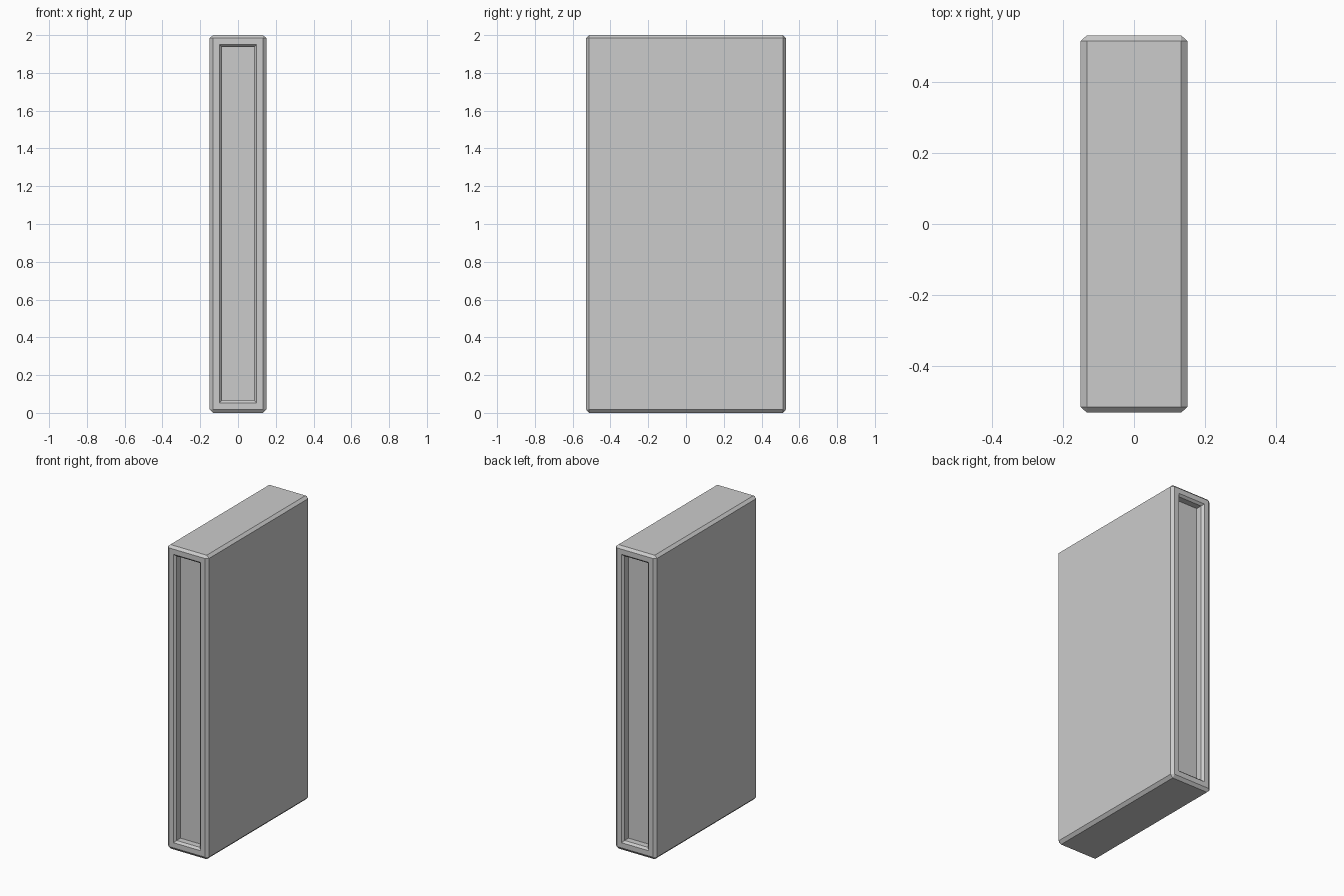
import bpy, bmesh
from mathutils import Vector

if "Cube" in bpy.data.objects:
    bpy.data.objects.remove(bpy.data.objects["Cube"])

HX, HY, HZ = 0.15, 0.53, 1.0

# Slab body with chamfered edges
bm = bmesh.new()
bmesh.ops.create_cube(bm, size=2)
for v in bm.verts:
    v.co = Vector((v.co.x * HX, v.co.y * HY, v.co.z * HZ + HZ))
bmesh.ops.bevel(bm, geom=bm.edges[:], offset=0.016, segments=1,
                profile=0.5, affect='EDGES')

# Slightly wider chamfer across the width and along the base
for v in bm.verts:
    if abs(v.co.x) < HX - 0.005:
        v.co.x = 0.132 if v.co.x > 0 else -0.132
    if 0.005 < v.co.z < 0.1:
        v.co.z = 0.019

# Recessed panels in both narrow ends: rim, sloped lip, straight wall
for side in (-1, 1):
    bm.normal_update()
    face = max(bm.faces, key=lambda f: f.calc_center_median().y * side)
    for inset, depth in ((0.034, 0), (0.013, 0.014), (0, 0.04)):
        if inset:
            bmesh.ops.inset_region(bm, faces=[face], thickness=inset,
                                   use_even_offset=True)
        else:
            face = bmesh.ops.extrude_discrete_faces(bm, faces=[face])['faces'][0]
        for v in face.verts:
            v.co.y -= side * depth

bmesh.ops.recalc_face_normals(bm, faces=bm.faces[:])
mesh = bpy.data.meshes.new("slab_body")
bm.to_mesh(mesh)
bm.free()
bpy.context.collection.objects.link(bpy.data.objects.new("slab_body", mesh))
